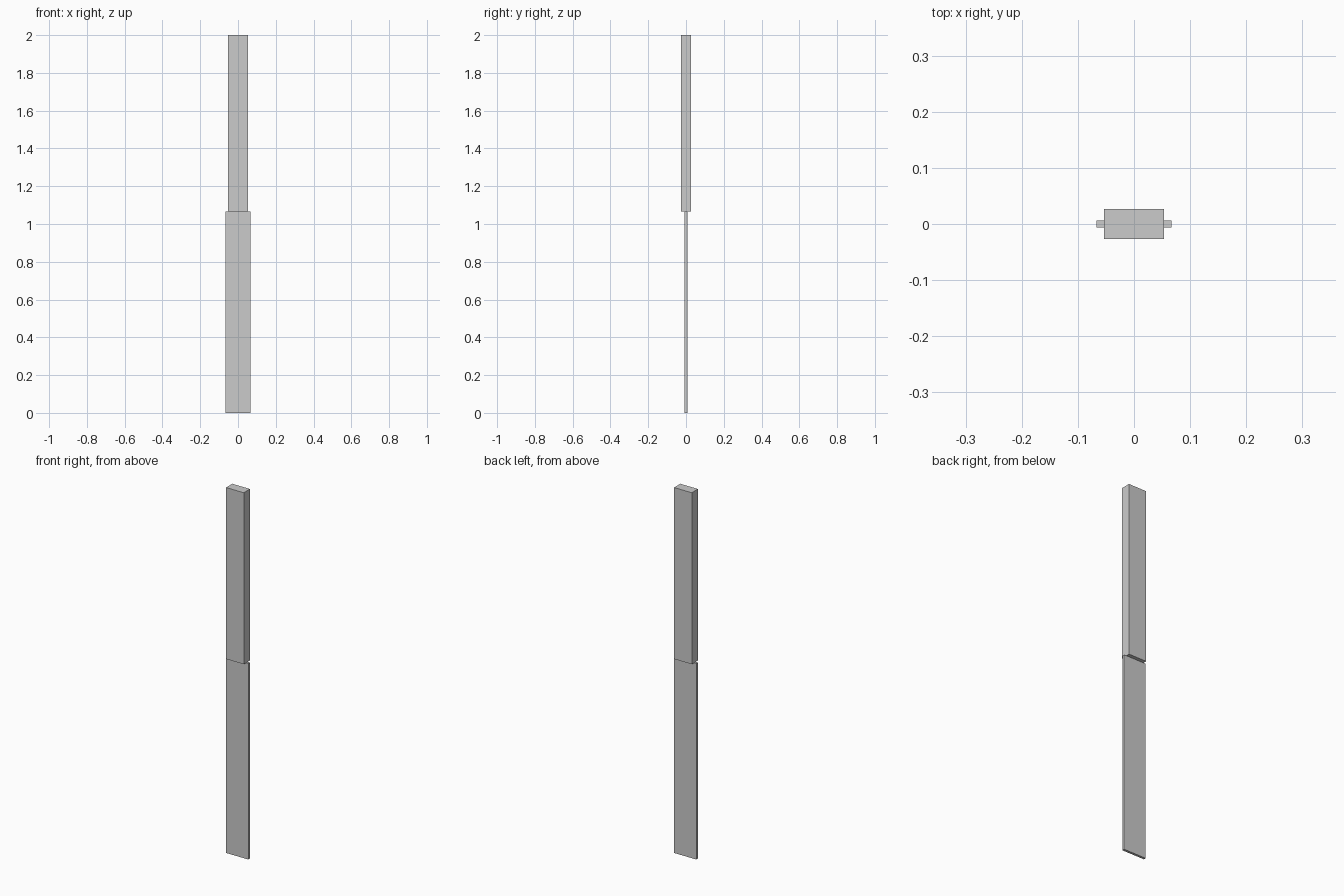
import bpy

if "Cube" in bpy.data.objects:
    bpy.data.objects.remove(bpy.data.objects["Cube"])

U = 2 / 150  # base module: the model is 150 modules tall


def box(name, width, depth, z0, z1):
    bpy.ops.mesh.primitive_cube_add(size=1, location=(0, 0, (z0 + z1) / 2 * U))
    obj = bpy.context.object
    obj.name = name
    obj.scale = (width * U, depth * U, (z1 - z0) * U)
    bpy.ops.object.transform_apply(location=False, rotation=False, scale=True)
    return obj


# Thin wide blade below, thick handle above
box("blade", 10, 1, 0, 80)
box("handle", 8, 4, 80, 150)
